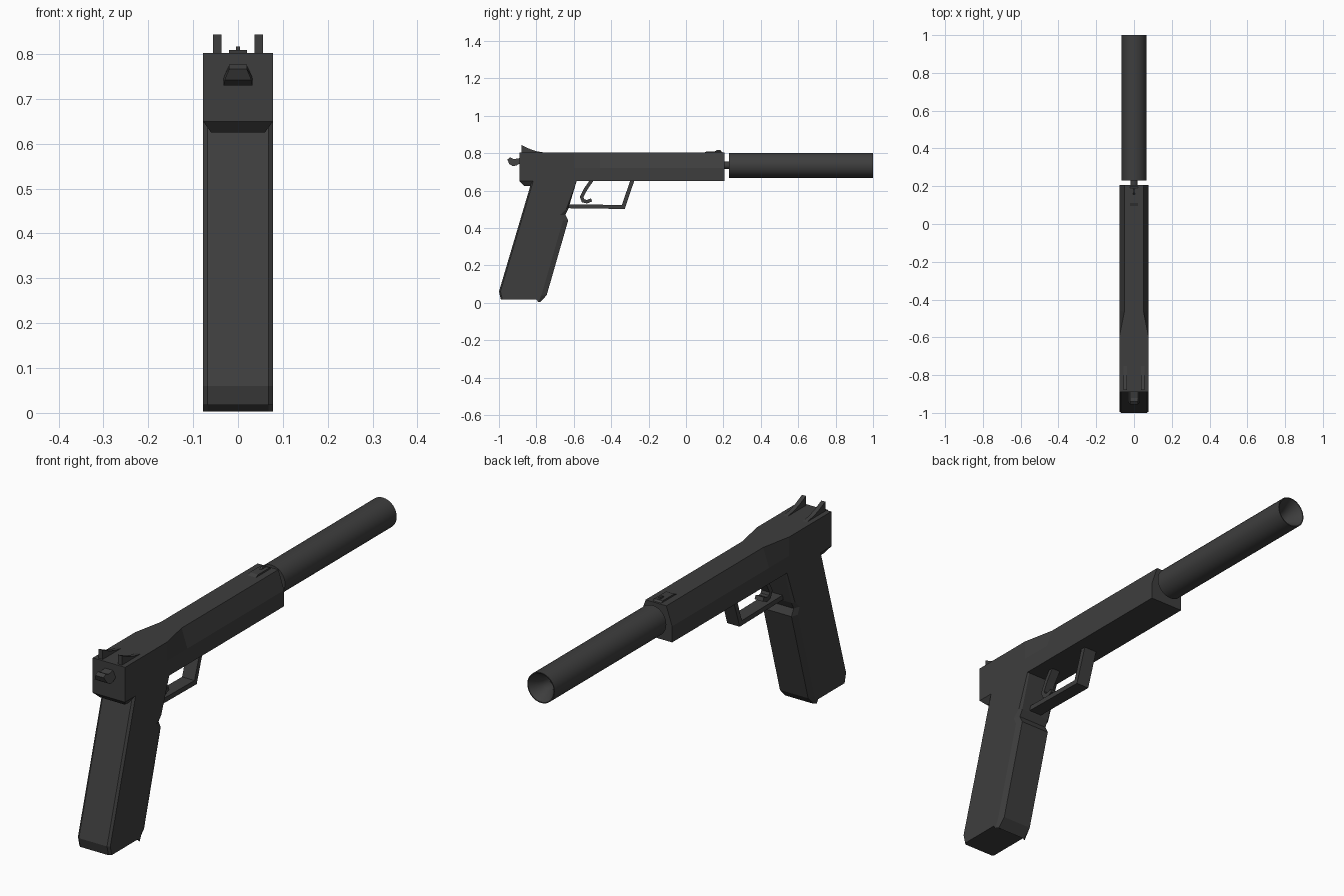
import bpy, bmesh, math
from mathutils import Vector

cube = bpy.data.objects.get("Cube")
if cube:
    bpy.data.objects.remove(cube)

metal = bpy.data.materials.new("dark_grey_metal")
metal.use_nodes = True
grey = (0.048, 0.048, 0.048, 1)
metal.diffuse_color = grey
metal.node_tree.nodes["Principled BSDF"].inputs["Base Color"].default_value = grey
metal.node_tree.nodes["Principled BSDF"].inputs["Roughness"].default_value = 0.7


def loft(name, rings, closed=False, smooth=False):
    """Skin matching rings of points; cap the ends unless the loop closes."""
    bm = bmesh.new()
    rows = [[bm.verts.new(p) for p in ring] for ring in rings]
    pairs = list(zip(rows, rows[1:]))
    if closed:
        pairs.append((rows[-1], rows[0]))
    for a, b in pairs:
        for i in range(len(a)):
            j = (i + 1) % len(a)
            bm.faces.new((a[i], a[j], b[j], b[i]))
    if not closed:
        bm.faces.new(rows[0])
        bm.faces.new(rows[-1])
    bmesh.ops.recalc_face_normals(bm, faces=bm.faces)
    mesh = bpy.data.meshes.new(name)
    bm.to_mesh(mesh)
    bm.free()
    mesh.materials.append(metal)
    obj = bpy.data.objects.new(name, mesh)
    bpy.context.collection.objects.link(obj)
    if smooth:
        bpy.ops.object.select_all(action="DESELECT")
        obj.select_set(True)
        bpy.context.view_layer.objects.active = obj
        bpy.ops.object.shade_smooth_by_angle(angle=math.radians(35))
    return obj


def plate(name, profile, x0, x1):
    """Extrude a side profile of (y, z) points across x."""
    return loft(name, [[(x, y, z) for y, z in profile] for x in (x0, x1)])


def strip(name, path, thick, half):
    """Rectangular bar following a (y, z) path."""
    pts = [Vector(p) for p in path]
    rings = []
    for i, p in enumerate(pts):
        before = (p - pts[i - 1]).normalized() if i else None
        after = (pts[i + 1] - p).normalized() if i < len(pts) - 1 else None
        before, after = before or after, after or before
        t = (before + after).normalized()
        n = Vector((-t.y, t.x)) * thick / 2 / max(t.dot(after), 0.5)
        a, b = p + n, p - n
        rings.append([(-half, *a), (half, *a), (half, *b), (-half, *b)])
    return loft(name, rings)


def turned(name, profile, z, sides=32):
    """Revolve (radius, y) points around the barrel axis."""
    rings = []
    for r, y in profile:
        angles = [math.tau * i / sides for i in range(sides)]
        rings.append([(r * math.cos(a), y, z + r * math.sin(a)) for a in angles])
    return loft(name, rings, smooth=True)


# Slide and frame: square at the rear, tapering to a narrow top
def section(y, top):
    w = 0.078
    half = [(w, 0.65), (w, 0.72), (top, 0.802)]
    return [(x, y, z) for x, z in half] + [(-x, y, z) for x, z in reversed(half)]


loft("slide", [section(y, top) for y, top in
               ((-0.89, 0.078), (-0.6, 0.078), (-0.46, 0.05), (0.207, 0.05))])

# Bevelled tang under the rear of the slide
loft("tang", [[(-w, back, z), (w, back, z), (w, -0.75, z), (-w, -0.75, z)]
              for w, back, z in ((0.06, -0.865, 0.625), (0.078, -0.89, 0.65))])

# Grip with chamfered front and rear edges
core = [(-0.825, 0.65), (-1.0, 0.06), (-0.99, 0.018), (-0.8, 0.018), (-0.78, 0.003),
        (-0.745, 0.04), (-0.63, 0.44), (-0.645, 0.47), (-0.63, 0.5), (-0.585, 0.65)]
shift = [0.008] * 3 + [0, -0.01] + [-0.028] * 3 + [-0.01, 0]
side = [(y + s, z) for (y, z), s in zip(core, shift)]
loft("grip", [[(x, y, z) for y, z in prof] for x, prof in
              ((-0.078, side), (-0.068, core), (0.068, core), (0.078, side))])

# Trigger guard and curved trigger
strip("trigger_guard", [(-0.64, 0.516), (-0.335, 0.512), (-0.285, 0.66)], 0.021, 0.03)
strip("trigger", [(-0.5, 0.66), (-0.535, 0.61), (-0.558, 0.565), (-0.55, 0.545),
                  (-0.53, 0.54), (-0.505, 0.55)], 0.018, 0.02)

# Hammer spur, wide at the base and narrow at the lip
hammer = [(-0.88, 0.775, 0.02), (-0.92, 0.768, 0.02), (-0.94, 0.777, 0.02),
          (-0.955, 0.766, 0.02), (-0.945, 0.742, 0.03), (-0.925, 0.73, 0.032),
          (-0.905, 0.735, 0.032), (-0.88, 0.75, 0.032)]
loft("hammer", [[(s * w, y, z) for y, z, w in hammer] for s in (-1, 1)])

# Rear sight blades
blade = [(-0.88, 0.79), (-0.88, 0.843), (-0.835, 0.822), (-0.8, 0.81), (-0.74, 0.8)]
for label, x in (("right", -0.056), ("left", 0.037)):
    plate("rear_sight_" + label, blade, x, x + 0.019)

# Front sight ramp and post
plate("front_sight_base", [(0.09, 0.8), (0.11, 0.809), (0.19, 0.809), (0.2, 0.8)], -0.02, 0.02)
plate("front_sight_post", [(0.15, 0.805), (0.165, 0.817), (0.185, 0.817), (0.19, 0.805)],
      -0.004, 0.004)

# Barrel end and suppressor with a dished muzzle
turned("barrel", [(0.019, 0.19), (0.019, 0.25)], 0.735, 16)
turned("suppressor", [(0.025, 0.23), (0.066, 0.23), (0.066, 1.0), (0.062, 1.0),
                      (0.03, 0.945), (0.03, 0.9)], 0.734)
